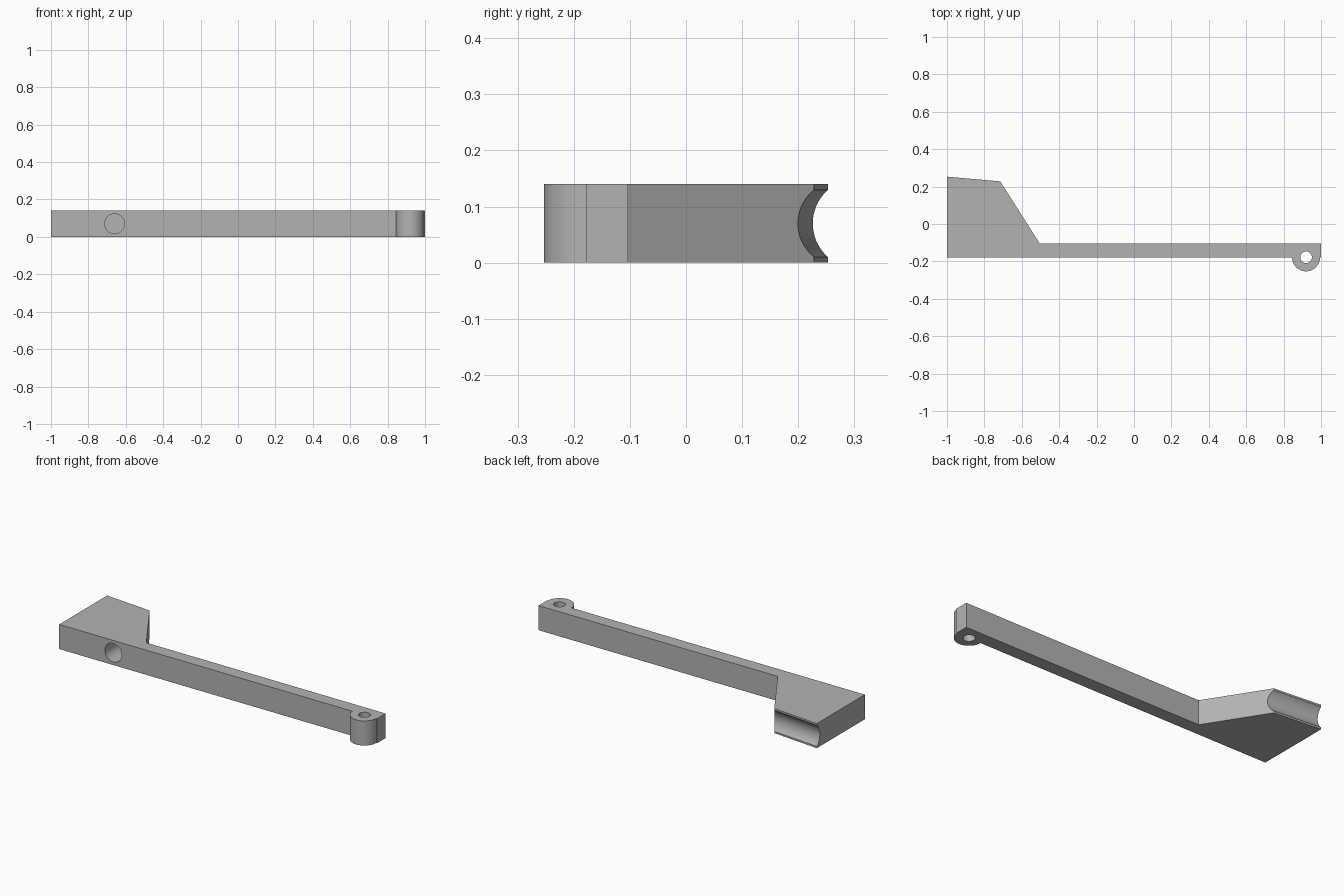
import bpy, bmesh, math
from mathutils import Vector

cube = bpy.data.objects.get("Cube")
if cube:
    bpy.data.objects.remove(cube, do_unlink=True)

HEIGHT = 0.14
MID = HEIGHT / 2

grey = bpy.data.materials.new("plain grey")
grey.use_nodes = True
GREY = (0.45, 0.45, 0.45, 1)
grey.diffuse_color = GREY
grey.node_tree.nodes["Principled BSDF"].inputs["Base Color"].default_value = GREY


def prism(name, outline, height):
    """Extrude a flat outline upwards from the ground."""
    bm = bmesh.new()
    face = bm.faces.new([bm.verts.new((x, y, 0)) for x, y in outline])
    top = bmesh.ops.extrude_face_region(bm, geom=[face])["geom"]
    bmesh.ops.translate(bm, vec=(0, 0, height),
                        verts=[g for g in top if isinstance(g, bmesh.types.BMVert)])
    bmesh.ops.recalc_face_normals(bm, faces=bm.faces)
    mesh = bpy.data.meshes.new(name)
    bm.to_mesh(mesh)
    bm.free()
    obj = bpy.data.objects.new(name, mesh)
    bpy.context.collection.objects.link(obj)
    mesh.materials.append(grey)
    return obj


def rod(name, start, end, radius):
    """Cylinder between two points."""
    start, end = Vector(start), Vector(end)
    axis = end - start
    bpy.ops.mesh.primitive_cylinder_add(vertices=64, radius=radius, depth=axis.length,
                                        location=(start + end) / 2,
                                        rotation=axis.to_track_quat("Z", "Y").to_euler())
    obj = bpy.context.object
    obj.name = name
    obj.data.materials.append(grey)
    return obj


def combine(body, tool, operation):
    """Apply a boolean and discard the tool."""
    tool.hide_render = True
    mod = body.modifiers.new(tool.name, "BOOLEAN")
    mod.operation, mod.object, mod.solver = operation, tool, "EXACT"
    bpy.context.view_layer.objects.active = body
    bpy.ops.object.modifier_apply(modifier=mod.name)
    bpy.data.objects.remove(tool, do_unlink=True)


# Long arm with the wide head at its right end
FRONT, BACK = -0.178, -0.103
head_outer, head_inner = Vector((-1, 0.253)), Vector((-0.715, 0.228))
arm = prism("lever_arm", [(-1, FRONT), (1, FRONT), (1, BACK), (-0.505, BACK),
                          head_inner, head_outer], HEIGHT)

# Pivot lug and its vertical pin hole
lug_x, lug_y = 0.92, FRONT
combine(arm, rod("pivot_lug", (lug_x, lug_y, 0), (lug_x, lug_y, HEIGHT), 0.075), "UNION")
combine(arm, rod("pin_hole", (lug_x, lug_y, -0.1), (lug_x, lug_y, 0.3), 0.031), "DIFFERENCE")

# Blind round socket in the front face
combine(arm, rod("front_socket", (-0.66, -0.3, MID), (-0.66, FRONT + 0.15, MID), 0.053),
        "DIFFERENCE")

# Shallow round groove along the slanted back edge of the head
along = (head_inner - head_outer).normalized()
offset = Vector((-along.y, along.x)) * 0.053
a = head_outer + offset - along * 0.1
b = head_inner + offset + along * 0.1
combine(arm, rod("head_groove", (*a, MID), (*b, MID), 0.08), "DIFFERENCE")

# Smooth the round walls, keep the edges crisp
bpy.ops.object.select_all(action="DESELECT")
arm.select_set(True)
bpy.context.view_layer.objects.active = arm
bpy.ops.object.shade_smooth_by_angle(angle=math.radians(20))
